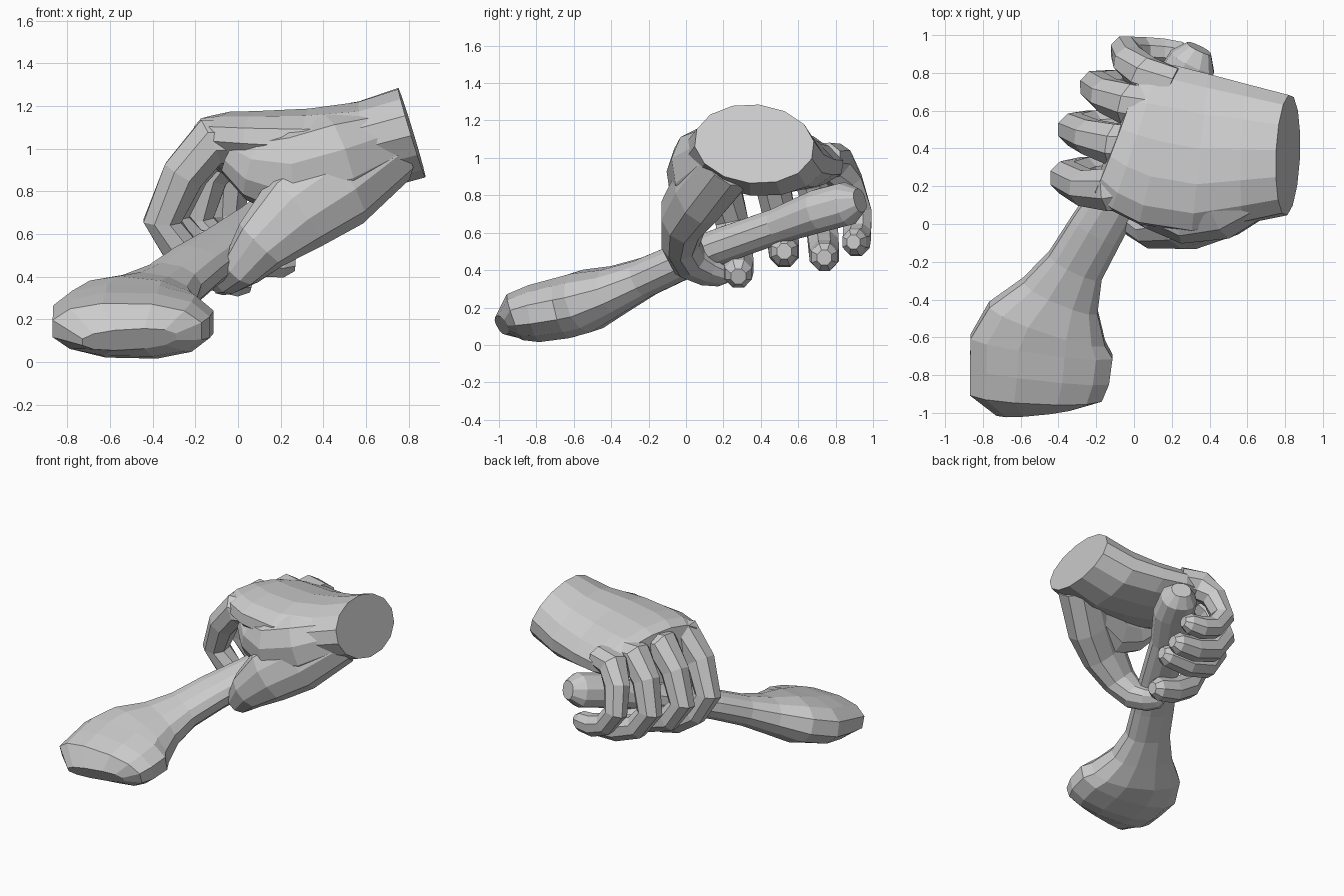
import bpy, bmesh, math
from mathutils import Vector


def loft(name, pts, side, n=8, round_end=0.0, power=1.0):
    """Loft elliptical rings; each point is x, y, z, half side width, half height."""
    P = [Vector(p[:3]) for p in pts]
    R = [(p[3], p[4]) for p in pts]
    if round_end:  # an extra shrunken ring gives a blunt rounded end
        P.append(P[-1] + (P[-1] - P[-2]).normalized() * round_end)
        R.append((R[-1][0] * .55, R[-1][1] * .55))
    grow = 1 / math.cos(math.pi / n) ** power
    bend = lambda v: math.copysign(abs(v) ** power, v) * grow
    bm = bmesh.new()
    rings = []
    for i, c in enumerate(P):
        t = (P[min(i + 1, len(P) - 1)] - P[max(i - 1, 0)]).normalized()
        s = Vector(side)
        s = (s - t * s.dot(t)).normalized()
        u = t.cross(s)
        rings.append([bm.verts.new(c + s * bend(math.cos(w)) * R[i][0] + u * bend(math.sin(w)) * R[i][1])
                      for w in (2 * math.pi * (k + .5) / n for k in range(n))])
    for r, q in zip(rings, rings[1:]):
        for k in range(n):
            bm.faces.new((r[k], r[(k + 1) % n], q[(k + 1) % n], q[k]))
    bm.faces.new(rings[0][::-1])
    bm.faces.new(rings[-1])
    bmesh.ops.recalc_face_normals(bm, faces=bm.faces)
    me = bpy.data.meshes.new(name)
    bm.to_mesh(me)
    bm.free()
    ob = bpy.data.objects.new(name, me)
    bpy.context.collection.objects.link(ob)
    return ob


# Club: broad flattened head, narrow neck, handle running through the fist
loft("club", [
    (-.51, -.985, .105, .22, .055), (-.52, -.91, .15, .35, .13),
    (-.50, -.80, .17, .37, .155), (-.49, -.65, .20, .38, .165),
    (-.46, -.53, .235, .325, .165), (-.39, -.38, .29, .215, .13),
    (-.31, -.22, .36, .155, .105), (-.20, -.03, .445, .145, .10),
    (-.06, .20, .535, .13, .095), (.10, .50, .64, .125, .095),
    (.24, .72, .72, .14, .115), (.31, .86, .755, .125, .115)], (1, 0, 0), 12, .08, .85)

# Wrist and back of the hand
hand = loft("hand", [
    (.815, .365, 1.075, .315, .215), (.60, .37, 1.01, .365, .21),
    (.35, .375, 1.0, .42, .18), (.12, .42, 1.005, .43, .16),
    (0, .455, 1.01, .40, .15), (-.09, .49, 1.02, .35, .12)],
    (0, 1, -.12), 14)

# Fleshy web joining the thumb to the side of the palm
web = loft("thumb_web", [
    (.76, .21, 1.05, .11, .15), (.47, .10, .94, .175, .22),
    (.25, .06, .88, .155, .22), (.08, .09, .91, .11, .15), (-.02, .14, .97, .07, .1)], (0, 1, .15), 10)

# Thumb with its broad base
thumb = loft("thumb", [
    (.70, .24, 1.0, .16, .17), (.46, .08, .83, .15, .21),
    (.27, -.01, .70, .125, .19), (.11, -.03, .55, .10, .135),
    (.02, .02, .44, .095, .095), (-.03, .11, .39, .085, .065),
    (-.06, .19, .37, .07, .05)], (0, 1, 0), 10, .04)

# Curled fingers: knuckle, two bends, tip under the handle
finger_paths = {
    "index_finger": (.09, [(.08, .22, 1.03), (-.13, .18, 1.03), (-.255, .19, .88),
                           (-.355, .245, .66), (-.26, .27, .51), (-.12, .28, .42), (.02, .28, .38)]),
    "middle_finger": (.088, [(.05, .41, 1.03), (-.10, .42, 1.04), (-.23, .46, .89),
                             (-.315, .50, .68), (-.22, .52, .55), (-.05, .525, .50), (.14, .525, .50)]),
    "ring_finger": (.087, [(.08, .61, 1.02), (-.02, .635, 1.02), (-.14, .68, .88),
                           (-.20, .725, .67), (-.10, .735, .54), (.07, .74, .48), (.22, .74, .47)]),
    "little_finger": (.08, [(.20, .73, 1.0), (.05, .79, .98), (-.02, .86, .87),
                            (-.045, .915, .70), (.04, .915, .59), (.15, .91, .55), (.25, .90, .55)]),
}
width = (1.25, 1.25, 1.05, .98, .93, .9, .8)
depth = (1, 1.25, 1.1, .98, .95, .95, .85)
fingers = []
for name, (r, path) in finger_paths.items():
    pts = [(*p, r * a, r * b) for p, a, b in zip(path, width, depth)]
    fingers.append(loft(name, pts, (0, 1, 0), 8, .05))

# Weld web, thumb and fingers into one hand
for part in [web, thumb] + fingers:
    m = hand.modifiers.new("union", 'BOOLEAN')
    m.operation, m.solver, m.object = 'UNION', 'EXACT', part
    bpy.context.view_layer.objects.active = hand
    bpy.ops.object.modifier_apply(modifier=m.name)
    bpy.data.objects.remove(part)
